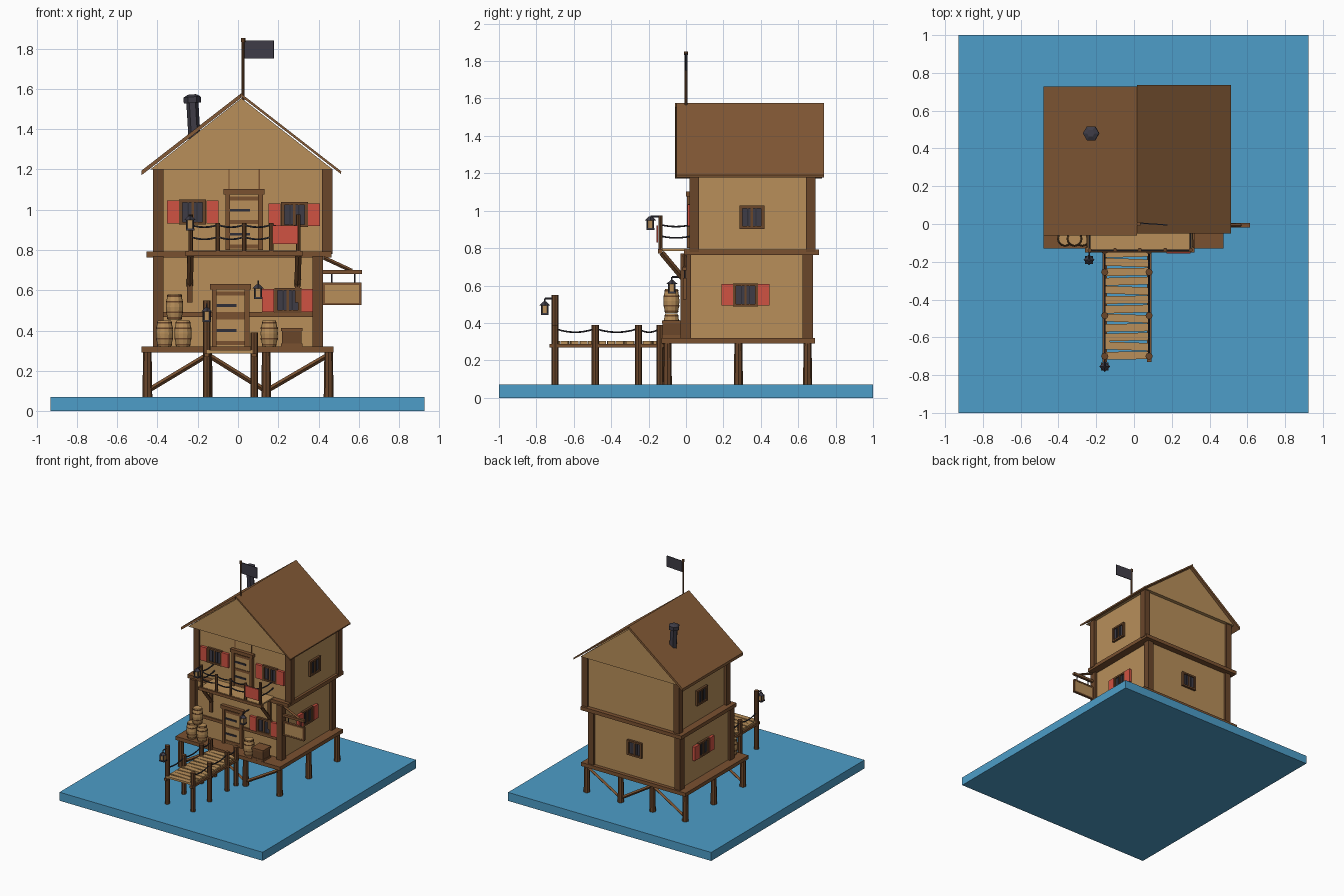
import bpy, bmesh, math
from mathutils import Vector, Matrix

if "Cube" in bpy.data.objects:
    bpy.data.objects.remove(bpy.data.objects["Cube"])


def material(name, r, g, b):
    m = bpy.data.materials.new(name)
    lin = [((c / 255 + 0.055) / 1.055) ** 2.4 for c in (r, g, b)]
    m.diffuse_color = (*lin, 1)
    m.use_nodes = True
    m.node_tree.nodes["Principled BSDF"].inputs["Base Color"].default_value = m.diffuse_color
    return m


WATER = material("water blue", 77, 157, 200)
TAN = material("tan wood", 184, 143, 90)
TRIM = material("brown trim", 122, 81, 48)
POST = material("dark post wood", 106, 70, 42)
ROOF = material("roof brown", 132, 90, 54)
RED = material("shutter red", 208, 82, 66)
DARK = material("dark iron", 62, 60, 70)
ROPE = material("dark rope", 48, 47, 55)


def finish(name, bm, mat):
    bmesh.ops.recalc_face_normals(bm, faces=bm.faces)
    me = bpy.data.meshes.new(name)
    bm.to_mesh(me)
    bm.free()
    me.materials.append(mat)
    ob = bpy.data.objects.new(name, me)
    bpy.context.collection.objects.link(ob)
    return ob


def box(name, x, y, z, mat, frame=Matrix()):
    """Box from (min, max) pairs, optionally moved by a wall frame."""
    bm = bmesh.new()
    bmesh.ops.create_cube(bm, size=1)
    for v in bm.verts:
        v.co = frame @ Vector([p[0] + (c + 0.5) * (p[1] - p[0]) for c, p in zip(v.co, (x, y, z))])
    return finish(name, bm, mat)


def rod(name, a, b, r, mat, sides=8, r2=None):
    """Cylinder or tapered rod between two points."""
    a, b = Vector(a), Vector(b)
    d = b - a
    m = Matrix.Translation((a + b) / 2) @ d.to_track_quat('Z', 'Y').to_matrix().to_4x4()
    bm = bmesh.new()
    bmesh.ops.create_cone(bm, cap_ends=True, segments=sides, radius1=r,
                          radius2=r if r2 is None else r2, depth=d.length, matrix=m)
    return finish(name, bm, mat)


def beam(name, a, b, w, mat):
    return rod(name, a, b, w * 0.7071, mat, 4)


def prism(name, outline, y0, y1, mat):
    """Extrude an x-z outline along y."""
    bm = bmesh.new()
    f = bm.faces.new([bm.verts.new((x, y0, z)) for x, z in outline])
    ext = bmesh.ops.extrude_face_region(bm, geom=[f])
    for v in ext["geom"]:
        if isinstance(v, bmesh.types.BMVert):
            v.co.y = y1
    return finish(name, bm, mat)


def rope(a, b, sag, r=0.005):
    a, b = Vector(a), Vector(b)
    cu = bpy.data.curves.new("rope", 'CURVE')
    cu.dimensions, cu.bevel_depth, cu.bevel_resolution = '3D', r, 1
    sp = cu.splines.new('POLY')
    sp.points.add(6)
    for i, p in enumerate(sp.points):
        t = i / 6
        c = a.lerp(b, t) - Vector((0, 0, 4 * sag * t * (1 - t)))
        p.co = (*c, 1)
    cu.materials.append(ROPE)
    bpy.context.collection.objects.link(bpy.data.objects.new("rope", cu))


def lantern(x, y, z, post):
    """Hanging lantern; post is the point its hook arm starts from."""
    s = 0.016
    box("lantern_glass", (x - s, x + s), (y - s, y + s), (z, z + 0.045), TAN)
    box("lantern_base", (x - .021, x + .021), (y - .021, y + .021), (z - 0.008, z + 0.002), DARK)
    for i in (-1, 1):
        for j in (-1, 1):
            rod("lantern_bar", (x + i * s, y + j * s, z), (x + i * s, y + j * s, z + .045), .004, DARK, 4)
    rod("lantern_cap", (x, y, z + .044), (x, y, z + .064), .029, DARK, 4, .008)
    top = (x, y, post[2])
    rod("lantern_hook", (x, y, z + .06), top, .004, DARK, 6)
    rod("lantern_arm", post, top, .005, DARK, 6)


def barrel(x, y, z, h=0.13):
    bm = bmesh.new()
    n, prof = 12, [(.033, 0), (.040, .25), (.043, .5), (.040, .75), (.033, 1)]
    rings = [[bm.verts.new((x + r * math.cos(i * math.tau / n), y + r * math.sin(i * math.tau / n), z + t * h))
              for i in range(n)] for r, t in prof]
    for lo, hi in zip(rings, rings[1:]):
        for i in range(n):
            bm.faces.new((lo[i], lo[(i + 1) % n], hi[(i + 1) % n], hi[i]))
    bm.faces.new(rings[0])
    bm.faces.new(rings[-1])
    finish("barrel", bm, TAN)
    for t, r in ((.08, .037), (.3, .0425), (.7, .0425), (.92, .037)):
        rod("barrel_hoop", (x, y, z + t * h - .004), (x, y, z + t * h + .004), r, POST, n)


def window(x, y, z, angle, shutters):
    f = Matrix.Translation((x, y, z)) @ Matrix.Rotation(math.radians(angle), 4, 'Z')
    box("window_pane", (-.055, .055), (-.008, .01), (-.05, .05), DARK, f)
    for s in (-1, 1):
        box("window_jamb", sorted((s * .05, s * .067)), (-.018, .01), (-.062, .062), POST, f)
        box("window_rail", (-.067, .067), (-.018, .01), sorted((s * .048, s * .062)), POST, f)
        box("window_bar", (s * .022 - .003, s * .022 + .003), (-.013, .01), (-.05, .05), ROPE, f)
        if shutters:
            box("shutter", sorted((s * .068, s * .128)), (-.022, .005), (-.057, .057), RED, f)
    box("window_mullion", (-.006, .006), (-.015, .01), (-.05, .05), POST, f)


def door(x, y, z, h):
    box("door_panel", (x - .075, x + .075), (y - .012, y + .01), (z, z + h), TAN)
    for s in (-1, 1):
        box("door_jamb", sorted((x + s * .07, x + s * .093)), (y - .025, y + .01), (z, z + h), TRIM)
    box("door_lintel", (x - .102, x + .102), (y - .03, y + .01), (z + h - .015, z + h + .012), TRIM)
    for t in (.27, .68):
        box("door_strap", (x - .07, x + .03), (y - .018, y), (z + t * h - .007, z + t * h + .007), ROPE)
    for t in (.06, .48, .88):
        box("door_batten", (x - .07, x + .07), (y - .017, y), (z + t * h - .01, z + t * h + .01), TRIM)


# Water slab
box("water", (-.93, .925), (-1, 1), (0, .07), WATER)

# Deck on stilts with zigzag bracing
box("deck", (-.48, .475), (-.13, .69), (.29, .32), TRIM)
cols = (-.45, -.15, .14, .45)
for x in cols:
    for y in (-.10, .28, .65):
        if y != .28 or abs(x) > .4:
            rod("stilt", (x, y, .04), (x, y, .3), .025, POST, 8, .021)
for y in (-.10, .65):
    for i in range(3):
        lo, hi = (.1, .28) if i != 1 else (.28, .1)
        beam("brace", (cols[i], y, lo), (cols[i + 1], y, hi), .018, TRIM)

# Lower and upper storeys
box("lower_walls", (-.40, .40), (0, .66), (.31, .77), TAN)
box("upper_walls", (-.395, .445), (.03, .675), (.78, 1.20), TAN)
for x in (-.396, .396):
    for y in (0, .652):
        box("lower_post", (x - .025, x + .025), (y - .03, y + .026), (.31, .77), POST)
for x in (-.395, .443):
    for y in (.045, .667):
        box("upper_post", (x - .026, x + .026), (y - .026, y + .025), (.78, 1.2), POST)
box("floor_band", (-.455, .465), (-.01, .71), (.762, .792), TRIM)
box("front_rail", (-.40, .40), (-.012, .02), (.468, .492), TRIM)
for x in (-.045, .105):
    box("wall_seam", (x - .003, x + .003), (.025, .04), (1.1, 1.2), TRIM)

# Gable and roof slopes
prism("gable", [(-.435, 1.2), (.47, 1.2), (.017, 1.553)], -.03, .705, TAN)
prism("roof_left", [(-.478, 1.172), (.015, 1.555), (.015, 1.577), (-.478, 1.195)], -.06, .727, ROOF)
prism("roof_right", [(.51, 1.178), (.015, 1.562), (.015, 1.577), (.513, 1.19)], -.05, .737, ROOF)

# Chimney
rod("chimney_pipe", (-.215, .48, 1.34), (-.227, .48, 1.54), .03, DARK, 6)
rod("chimney_cap", (-.226, .48, 1.53), (-.228, .48, 1.56), .043, DARK, 6)
rod("chimney_tip", (-.228, .48, 1.56), (-.229, .48, 1.572), .043, DARK, 6, .02)

# Flag
rod("flag_pole", (.025, 0, 1.54), (.025, 0, 1.85), .007, POST)
rod("flag_knob", (.025, 0, 1.832), (.025, 0, 1.852), .011, TRIM)
flag = Matrix.Translation((.03, .005, 0)) @ Matrix.Rotation(math.radians(-4), 4, 'Z')
box("flag", (0, .148), (-.003, .003), (1.75, 1.84), DARK, flag)

# Windows and doors
window(-.225, .03, .988, 0, True)
window(.28, .03, .975, 0, True)
window(.247, 0, .55, 0, True)
window(.445, .352, .965, 90, False)
window(.40, .318, .55, 90, True)
window(0, .66, .55, 180, False)
window(-.40, .36, .55, -90, True)
window(-.395, .37, .985, -90, False)
door(.03, .03, .80, .29)
door(-.037, 0, .32, .30)

# Balcony
box("balcony_floor", (-.245, .31), (-.14, .03), (.785, .797), TAN)
box("balcony_edge", (-.26, .32), (-.15, -.125), (.77, .795), TRIM)
bal = (-.235, -.1, .03, .165, .3)
for i, x in enumerate(bal):
    rod("balcony_post", (x, -.137, .78), (x, -.137, .975 if i in (0, 4) else .935), .011, POST)
for a, b in zip(bal, bal[1:]):
    for z in (.925, .865):
        rope((a, -.14, z), (b, -.14, z), .012)
for x in (-.235, .3):
    rope((x, -.137, .925), (x, .03, .925), .01)
    rope((x, -.137, .865), (x, .03, .865), .01)
    beam("balcony_strut", (x - .005, 0, .62), (x, -.13, .775), .022, POST)
    box("strut_plate", (x - .018, x + .008), (-.018, .005), (.54, .77), POST)
box("hanging_cloth", (.172, .298), (-.157, -.149), (.83, .922), RED)

# Pier
for i in range(12):
    y = -.155 - i * .0492
    f = Matrix.Translation((-.037, y, 0)) @ Matrix.Rotation(math.radians((1.5, -2, .8)[i % 3]), 4, 'Z')
    box("pier_plank", (-.117, .117), (-.0205, .0205), (.287, .303), TAN, f)
for x in (-.155, .08):
    box("pier_beam", (x - .012, x + .012), (-.73, -.12), (.268, .287), TRIM)
    ys = (-.70, -.485, -.255, -.14)
    for y in ys:
        rod("pier_post", (x, y, .04), (x, y, .55 if (y == -.70 and x < 0) else .39), .019, POST)
    for a, b in zip(ys, ys[1:]):
        rope((x, a, .37), (x, b, .37), .02)

# Lanterns
lantern(-.155, -.755, .45, (-.155, -.70, .53))
lantern(-.238, -.19, .905, (-.235, -.137, .97))
lantern(.10, -.075, .565, (.10, 0, .645))

# Barrels and crate
for x, z in ((-.365, .32), (-.273, .32), (-.315, .452), (.155, .32)):
    barrel(x, -.078, z)
box("crate", (.218, .315), (-.125, -.03), (.32, .412), POST)
for z in (.327, .405):
    box("crate_band", (.214, .319), (-.129, -.026), (z - .008, z + .008), TRIM)

# Hanging sign
box("sign_arm", (.40, .615), (-.018, .004), (.68, .70), TRIM)
beam("sign_brace", (.425, -.007, .762), (.565, -.007, .697), .014, TRIM)
box("sign_board", (.43, .605), (-.014, 0), (.535, .63), TAN)
for z in (.532, .633):
    box("sign_frame_rail", (.422, .612), (-.017, .003), (z - .006, z + .006), TRIM)
for x in (.427, .607):
    box("sign_frame_side", (x - .006, x + .006), (-.017, .003), (.53, .636), TRIM)
for x in (.465, .58):
    rod("sign_hanger", (x, -.007, .63), (x, -.007, .685), .004, DARK, 6)
